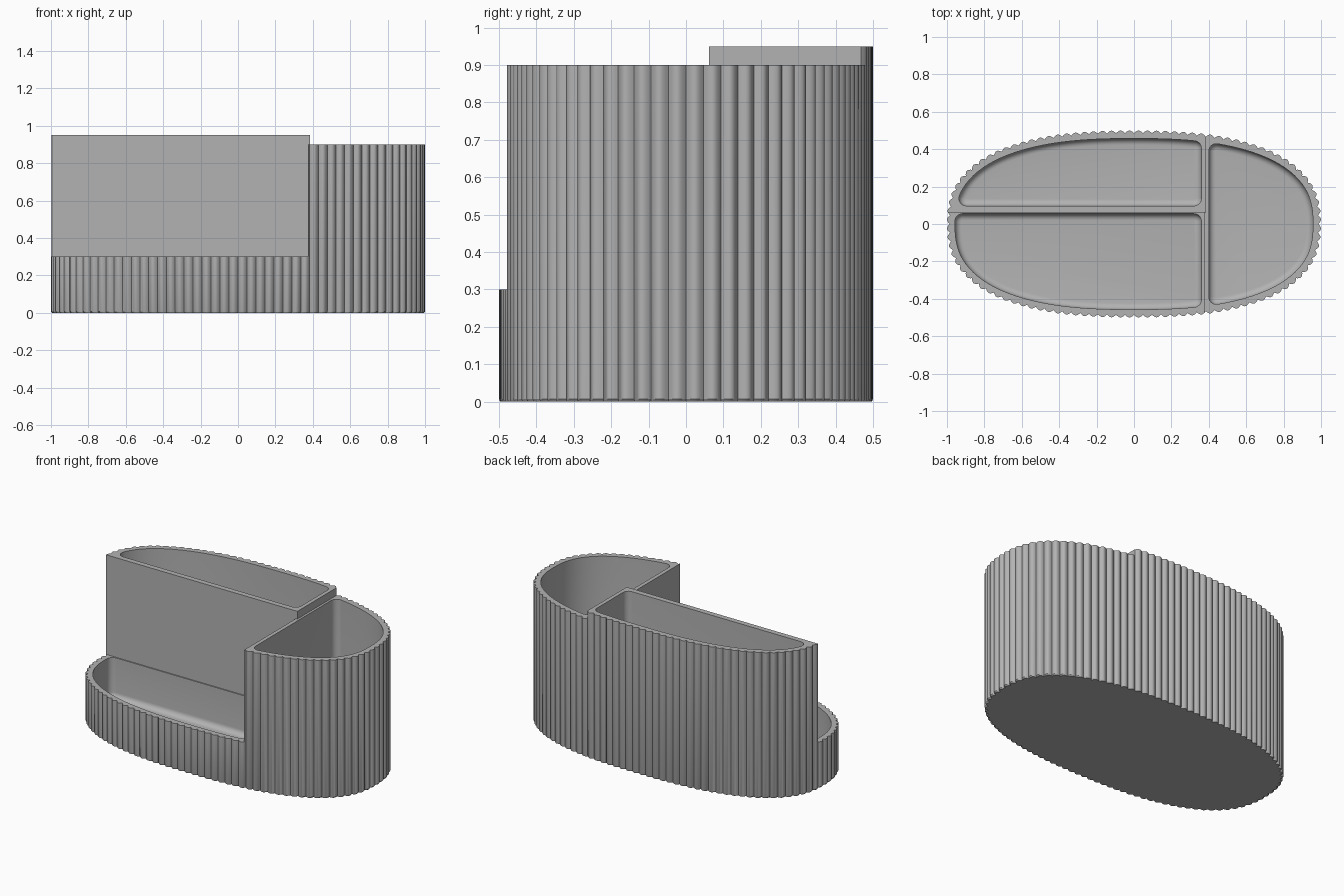
import bpy, bmesh
from math import sin, cos, pi, copysign
from mathutils import Vector

if "Cube" in bpy.data.objects:
    bpy.data.objects.remove(bpy.data.objects["Cube"])

RIBS, STEPS = 104, 8        # flutes round the body, points per flute
FLUTE = 0.015               # flute depth
WALL, ROUND, FILLET, FLOOR = 0.043, 0.04, 0.035, 0.04

grey = bpy.data.materials.new("plain grey")
grey.use_nodes = True
grey.diffuse_color = (0.45, 0.45, 0.45, 1)
grey.node_tree.nodes["Principled BSDF"].inputs["Base Color"].default_value = grey.diffuse_color


def oval(count, power=2.5):
    """Evenly spaced points round a superellipse, with outward normals."""
    fine = []
    for i in range(8000):
        t = 2 * pi * i / 8000
        c, s = cos(t), sin(t)
        fine.append(Vector((copysign(abs(c) ** (2 / power), c),
                            0.5 * copysign(abs(s) ** (2 / power), s))))
    fine.append(fine[0].copy())
    dist = [0.0]
    for a, b in zip(fine, fine[1:]):
        dist.append(dist[-1] + (b - a).length)
    pts, j = [], 0
    for i in range(count):
        goal = dist[-1] * i / count
        while dist[j + 1] < goal:
            j += 1
        f = (goal - dist[j]) / (dist[j + 1] - dist[j])
        pts.append(fine[j].lerp(fine[j + 1], f))
    out = []
    for i, p in enumerate(pts):
        d = (pts[(i + 1) % count] - pts[i - 1]).normalized()
        out.append((p, Vector((d.y, -d.x))))
    return out


def loft(name, loops):
    """Closed solid through a stack of (points, height) loops."""
    bm = bmesh.new()
    rings = [[bm.verts.new((p.x, p.y, z)) for p in pts] for pts, z in loops]
    n = len(rings[0])
    for low, high in zip(rings, rings[1:]):
        for i in range(n):
            k = (i + 1) % n
            bm.faces.new((low[i], low[k], high[k], high[i]))
    bm.faces.new(rings[0][::-1])
    bm.faces.new(rings[-1])
    bmesh.ops.recalc_face_normals(bm, faces=bm.faces)
    mesh = bpy.data.meshes.new(name)
    bm.to_mesh(mesh)
    bm.free()
    mesh.materials.append(grey)
    obj = bpy.data.objects.new(name, mesh)
    bpy.context.collection.objects.link(obj)
    return obj


def box(name, x0, x1, y0, y1, z0, z1):
    pts = [Vector(p) for p in ((x0, y0), (x1, y0), (x1, y1), (x0, y1))]
    return loft(name, [(pts, z0), (pts, z1)])


def clip(pts, normal, limit):
    """Keep the part of a polygon where normal . p <= limit."""
    out = []
    for a, b in zip(pts, pts[1:] + pts[:1]):
        da, db = normal.dot(a) - limit, normal.dot(b) - limit
        if da <= 0:
            out.append(a)
        if da * db < 0:
            out.append(a.lerp(b, da / (da - db)))
    return out


def swell(pts, d):
    """Grow a convex polygon by d, with round corners."""
    out = []
    for i, p in enumerate(pts):
        e0 = p - pts[i - 1]
        e1 = pts[(i + 1) % len(pts)] - p
        n0 = Vector((e0.y, -e0.x)).normalized()
        n1 = Vector((e1.y, -e1.x)).normalized()
        steps = 8 if n0.dot(n1) < 0.95 else 0
        for k in range(steps + 1):
            f = k / steps if steps else 0.5
            out.append(p + d * n0.slerp(n1, f) if n0.dot(n1) < 0.9999 else p + d * n0)
    return out


def pocket(name, cuts):
    """Rounded compartment cutter with a filleted floor."""
    core = [p - n * (WALL + ROUND) for p, n in oval(140)]
    for normal, limit in cuts:
        core = clip(core, Vector(normal), limit - ROUND)
    core = [p for i, p in enumerate(core) if (p - core[i - 1]).length > 0.002]
    loops = []
    for k in range(7):
        t = pi / 2 * k / 6
        loops.append((swell(core, ROUND - FILLET + FILLET * sin(t)),
                      FLOOR + FILLET * (1 - cos(t))))
    loops.append((loops[-1][0], 1.2))
    return loft(name, loops)


# Fluted oval body with a fine chamfer under the foot
rim = [p - n * FLUTE * (1 - abs(sin(pi * i / STEPS)))
       for i, (p, n) in enumerate(oval(RIBS * STEPS))]
foot = [p * 0.994 for p in rim]
body = loft("desk_organiser", [(foot, 0), (rim, 0.007), (rim, 0.95)])

# Steps between the three compartments, then the compartments
cutters = [
    box("front_step_cutter", -2, 0.375, -2, 0.062, 0.3, 2),
    box("side_step_cutter", 0.385, 2, -2, 2, 0.9, 2),
    box("corner_step_cutter", 0.3, 0.5, -2, 0.062, 0.9, 2),
    pocket("back_pocket_cutter", [((1, 0), 0.36), ((0, -1), -0.097)]),
    pocket("front_pocket_cutter", [((1, 0), 0.36), ((0, 1), 0.055)]),
    pocket("side_pocket_cutter", [((-1, 0), -0.4)]),
]
for cutter in cutters:
    cutter.hide_render = True
    mod = body.modifiers.new(cutter.name, 'BOOLEAN')
    mod.operation = 'DIFFERENCE'
    mod.solver = 'EXACT'
    mod.object = cutter

# Bake the cuts, drop the cutters, shade smooth with sharp edges kept
bpy.context.view_layer.objects.active = body
body.select_set(True)
for mod in list(body.modifiers):
    bpy.ops.object.modifier_apply(modifier=mod.name)
for cutter in cutters:
    bpy.data.objects.remove(cutter)
bpy.ops.object.select_all(action='DESELECT')
body.select_set(True)
bpy.ops.object.shade_smooth_by_angle(angle=pi / 6)
